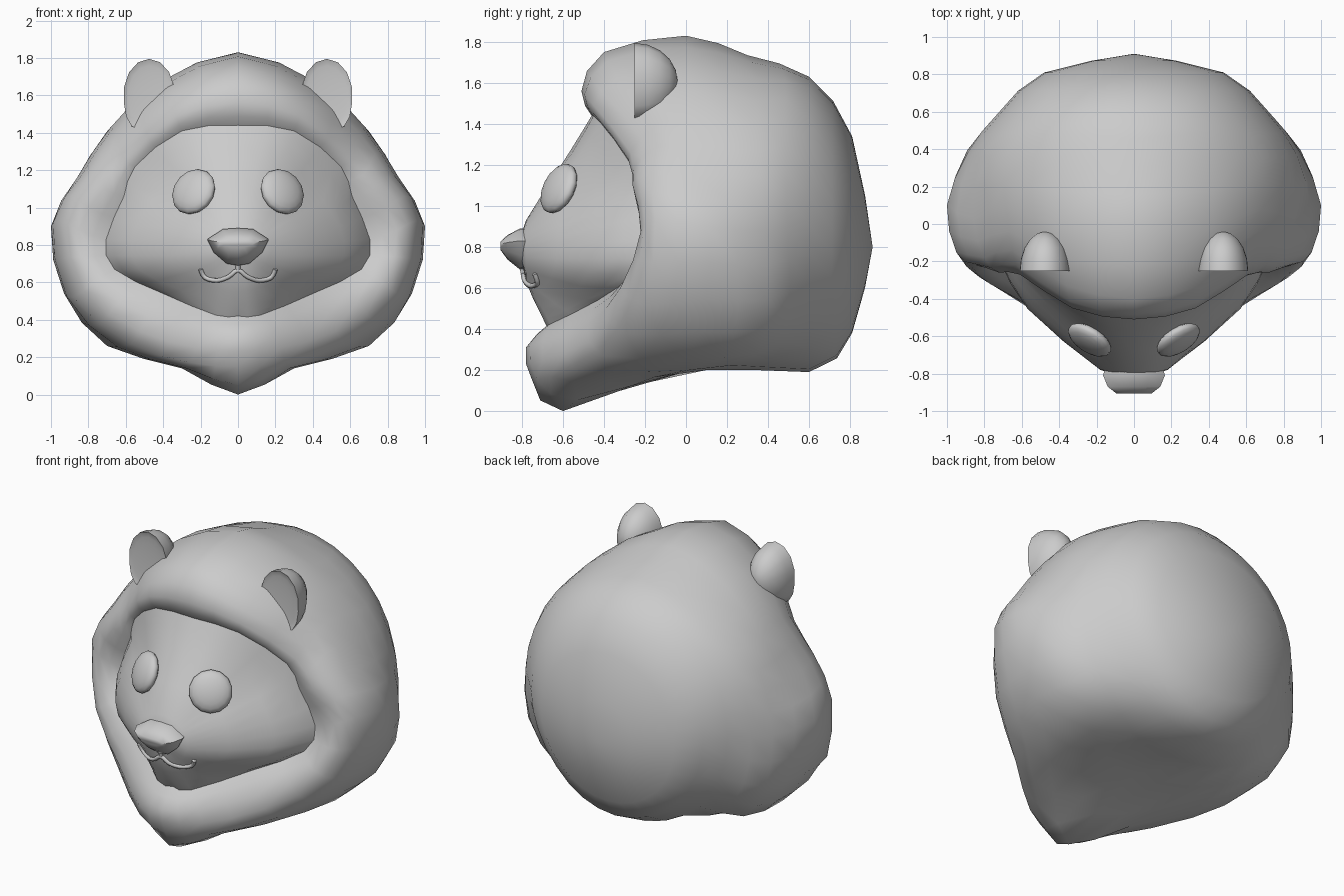
import bpy, bmesh, math
from mathutils import Vector, Matrix
from mathutils.bvhtree import BVHTree

if "Cube" in bpy.data.objects:
    bpy.data.objects.remove(bpy.data.objects["Cube"])


def catmull(pts, steps, closed):
    """Points along a spline that passes through pts."""
    n = len(pts)
    get = (lambda i: pts[i % n]) if closed else (lambda i: pts[max(0, min(n - 1, i))])
    out = []
    for i in range(n if closed else n - 1):
        a, b, c, d = (get(i + k) for k in (-1, 0, 1, 2))
        for s in range(steps):
            t = s / steps
            out.append(0.5 * (2 * b + (c - a) * t + (2 * a - 5 * b + 4 * c - d) * t * t
                              + (3 * b - a - 3 * c + d) * t ** 3))
    return out if closed else out + [pts[-1].copy()]


def ring(half):
    """Half ring (top to bottom) mirrored into a full smooth loop."""
    h = [Vector(p) for p in half]
    return catmull(h + [Vector((-p.x, p.y, p.z)) for p in h[-2:0:-1]], 2, True)


def ellipse(rx, rz, y, z):
    return [(rx * math.sin(math.pi * i / 8), y, z + rz * math.cos(math.pi * i / 8))
            for i in range(9)]


def finish(name, bm, angle=50):
    bmesh.ops.remove_doubles(bm, verts=bm.verts, dist=0.0005)
    bmesh.ops.recalc_face_normals(bm, faces=bm.faces)
    me = bpy.data.meshes.new(name)
    bm.to_mesh(me)
    bm.free()
    ob = bpy.data.objects.new(name, me)
    bpy.context.collection.objects.link(ob)
    bpy.ops.object.select_all(action='DESELECT')
    ob.select_set(True)
    bpy.context.view_layer.objects.active = ob
    bpy.ops.object.shade_smooth_by_angle(angle=math.radians(angle))
    return ob


def skin(rows, caps=False):
    """Bridge a list of equal loops."""
    bm = bmesh.new()
    vs = [[bm.verts.new(p) for p in r] for r in rows]
    n = len(rows[0])
    for a, b in zip(vs, vs[1:]):
        for i in range(n):
            j = (i + 1) % n
            bm.faces.new((a[i], a[j], b[j], b[i]))
    if caps:
        bm.faces.new(vs[0])
        bm.faces.new(vs[-1])
    return bm


def smooth_rows(halves):
    columns = [catmull(list(c), 2, False) for c in zip(*map(ring, halves))]
    return [list(r) for r in zip(*columns)]


# Half rings: edge of the face, then outwards over the mane
edge = [(0, -.46, 1.44), (.3, -.42, 1.41), (.55, -.28, 1.22), (.61, -.24, 1.06), (.705, -.21, .83),
        (.66, -.26, .67), (.40, -.43, .54), (.12, -.66, .425), (0, -.67, .42)]
rim = [(0, -.51, 1.56), (.33, -.45, 1.49), (.61, -.27, 1.26), (.72, -.26, 1.1), (.85, -.22, .88),
       (.77, -.32, .6), (.48, -.48, .42), (.2, -.70, .34), (0, -.78, .31)]
bulge = [(0, -.4, 1.75), (.36, -.33, 1.62), (.65, -.14, 1.40), (.80, -.18, 1.17), (.95, -.15, .93),
         (.88, -.2, .52), (.57, -.41, .27), (.25, -.66, .17), (0, -.75, .15)]
widest = [(0, 0, 1.83), (.42, 0, 1.67), (.68, .08, 1.43), (.86, .03, 1.16), (1, .1, .9),
          (.93, .1, .54), (.7, 0, .26), (.3, -.38, .14), (0, -.6, 0)]
behind = [(0, .3, 1.735), (.40, .35, 1.62), (.69, .35, 1.39), (.83, .36, 1.14), (.89, .38, .88),
          (.86, .4, .54), (.66, .35, .28), (.33, .1, .2), (0, 0, .21)]

# Mane
finish("mane", skin(smooth_rows([edge, rim, bulge, widest, behind,
                                 ellipse(.72, .72, .6, .91),
                                 ellipse(.48, .48, .81, .86),
                                 ellipse(0, 0, .91, .8)])))

# Face
cheeks = [(0, -.57, 1.26), (.22, -.53, 1.23), (.40, -.44, 1.10), (.50, -.44, .97), (.57, -.44, .82),
          (.53, -.48, .67), (.31, -.57, .56), (.11, -.70, .5), (0, -.71, .48)]
face_bm = skin(smooth_rows([edge, cheeks, ellipse(.18, .15, -.78, .78),
                            ellipse(0, 0, -.81, .8)]))
face_tree = BVHTree.FromBMesh(face_bm)
finish("face", face_bm)

for side, label in ((1, "left"), (-1, "right")):
    # Ears: half domes with a nearly flat front, pointed outwards at the foot
    bm = bmesh.new()
    bmesh.ops.create_uvsphere(bm, u_segments=14, v_segments=10, radius=1,
                              matrix=Matrix.Rotation(math.pi / 2, 4, 'X'))
    for v in bm.verts:
        x, y, z = v.co
        y = y if y > 0 else -.06 * y
        x += .3 * min(z, 0) ** 2
        v.co = (side * (.475 + .137 * x), -.25 + .21 * y, 1.605 + .19 * z)
    finish(label + "_ear", bm)

    # Eyes: flattened balls lying on the face
    bm = bmesh.new()
    turn = Vector((side * .49, -.78, .39)).to_track_quat('Z', 'Y').to_matrix().to_4x4()
    bmesh.ops.create_uvsphere(bm, u_segments=14, v_segments=10, radius=1,
                              matrix=Matrix.Translation((side * .237, -.62, 1.085)) @ turn
                              @ Matrix.Diagonal((.13, .13, .05, 1)))
    finish(label + "_eye", bm)

# Nose: rounded triangle drawn out to a blunt tip
half = [(0, .89), (.08, .885), (.165, .83), (.13, .76), (.06, .70), (0, .69)]
outline = half + [(-x, z) for x, z in half[-2:0:-1]]
rows = [[(x * s, y, .81 + (z - .81) * t) for x, z in outline]
        for y, s, t in ((-.74, .9, .95), (-.81, 1, 1), (-.87, .85, .6), (-.905, .58, .2))]
finish("nose", skin(rows, True), 60)


# Mouth: thin tubes laid on the face
def on_face(x, z):
    hit = face_tree.ray_cast(Vector((x, -2, z)), Vector((0, 1, 0)))[0]
    return (x, hit.y - .006 if hit else -.75, z)


lip = [(.2, .67), (.175, .625), (.11, .61), (.05, .63), (0, .665)]
curve = bpy.data.curves.new("mouth", 'CURVE')
curve.dimensions = '3D'
curve.bevel_depth = .013
curve.bevel_resolution = 1
curve.use_fill_caps = True
for path in (lip + [(-x, z) for x, z in lip[-2::-1]], [(0, .71), (0, .665)]):
    sp = curve.splines.new('POLY')
    pts = catmull([Vector(on_face(*p)) for p in path], 3, False)
    sp.points.add(len(pts) - 1)
    for p, co in zip(sp.points, pts):
        p.co = (*co, 1)
bpy.context.collection.objects.link(bpy.data.objects.new("mouth", curve))
